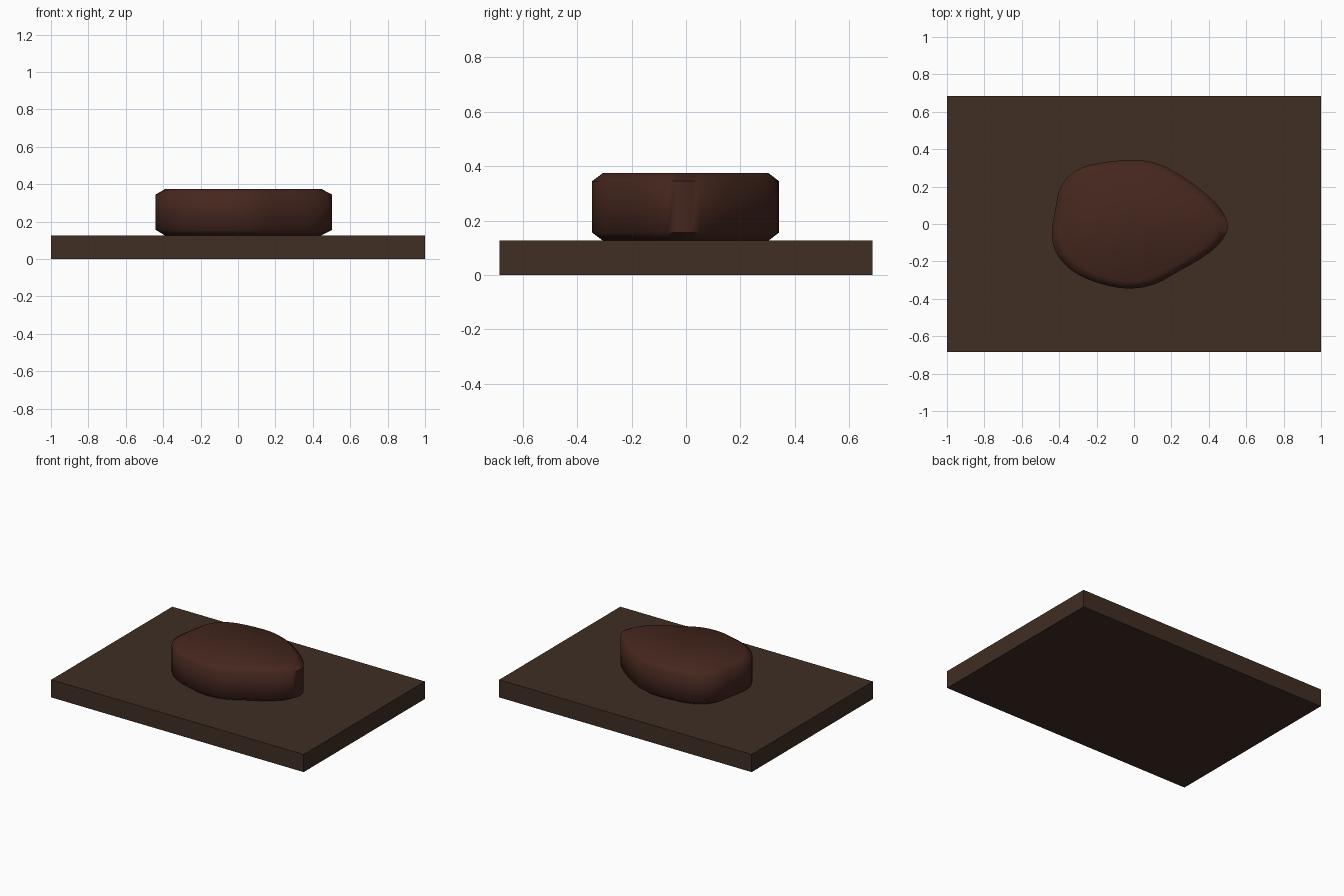
import bpy, bmesh, math

if "Cube" in bpy.data.objects:
    bpy.data.objects.remove(bpy.data.objects["Cube"])


def material(name, color):
    m = bpy.data.materials.new(name)
    m.diffuse_color = (*color, 1)
    m.use_nodes = True
    m.node_tree.nodes["Principled BSDF"].inputs["Base Color"].default_value = m.diffuse_color
    return m


def add_object(name, bm, mat):
    bmesh.ops.recalc_face_normals(bm, faces=bm.faces)
    mesh = bpy.data.meshes.new(name)
    bm.to_mesh(mesh)
    bm.free()
    mesh.materials.append(mat)
    ob = bpy.data.objects.new(name, mesh)
    bpy.context.collection.objects.link(ob)
    return ob


def smooth_loop(pts, steps):
    """Closed Catmull-Rom curve through the points."""
    out, n = [], len(pts)
    for i in range(n):
        a, b, c, d = (pts[(i + k) % n] for k in (-1, 0, 1, 2))
        for s in range(steps):
            t = s / steps
            out.append([0.5 * (2 * q + (r - p) * t + (2 * p - 5 * q + 4 * r - w) * t ** 2
                        + (3 * q - p - 3 * r + w) * t ** 3)
                        for p, q, r, w in zip(a, b, c, d)])
    return out


# Rectangular base slab
bm = bmesh.new()
bmesh.ops.create_cube(bm, size=1)
for v in bm.verts:
    v.co = (v.co.x * 2, v.co.y * 1.37, (v.co.z + 0.5) * 0.126)
add_object("base_slab", bm, material("dark_wood", (0.05, 0.027, 0.017)))

# Rounded irregular block: one outline lofted through chamfered levels
outline = [(0.503, -0.01), (0.465, 0.078), (0.38, 0.165), (0.25, 0.26), (0.12, 0.325),
           (-0.02, 0.342), (-0.23, 0.318), (-0.337, 0.267), (-0.395, 0.19),
           (-0.417, 0.10), (-0.44, -0.065), (-0.40, -0.18), (-0.30, -0.27),
           (-0.155, -0.326), (-0.02, -0.345), (0.11, -0.322), (0.245, -0.25),
           (0.38, -0.17), (0.465, -0.095)]
levels = [(0.126, 0.885), (0.156, 1), (0.345, 1), (0.375, 0.885)]
loop = smooth_loop(outline, 3)
bm = bmesh.new()
rings = [[bm.verts.new((x * s, y * s, z)) for x, y in loop] for z, s in levels]
for lo, hi in zip(rings, rings[1:]):
    for i in range(len(loop)):
        j = (i + 1) % len(loop)
        bm.faces.new((lo[i], lo[j], hi[j], hi[i]))
bm.faces.new(rings[-1])
bm.faces.new(rings[0][::-1])
block = add_object("rounded_block", bm, material("red_brown", (0.06, 0.02, 0.013)))
block.select_set(True)
bpy.context.view_layer.objects.active = block
bpy.ops.object.shade_smooth_by_angle(angle=math.radians(60))
